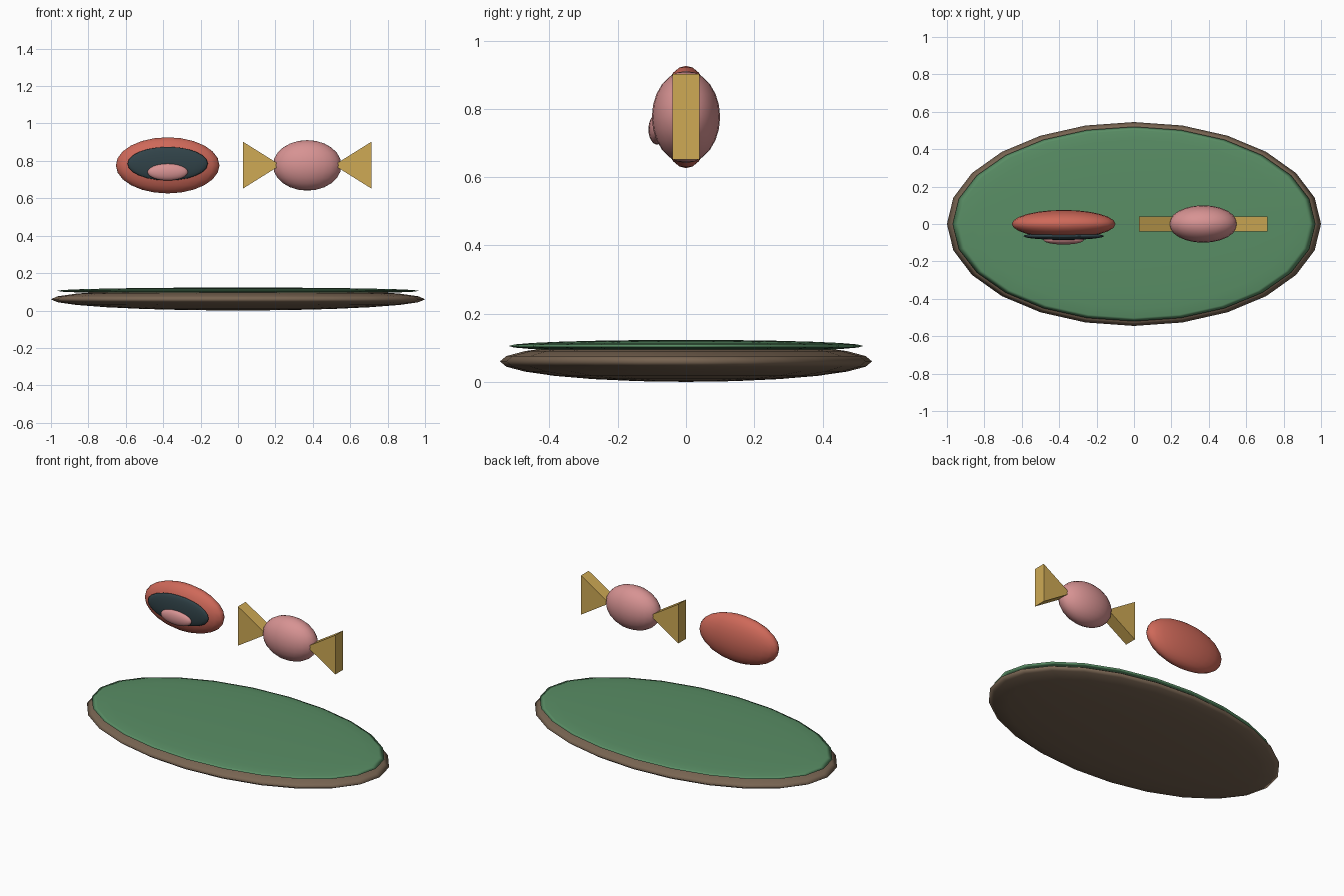
import bpy
import bmesh
from mathutils import Matrix

if "Cube" in bpy.data.objects:
    bpy.data.objects.remove(bpy.data.objects["Cube"])


def material(name, color):
    mat = bpy.data.materials.new(name)
    mat.diffuse_color = (*color, 1)
    mat.use_nodes = True
    mat.node_tree.nodes["Principled BSDF"].inputs["Base Color"].default_value = mat.diffuse_color
    return mat


brown = material("brown", (0.19, 0.13, 0.085))
green = material("green", (0.10, 0.27, 0.13))
red = material("red", (0.62, 0.14, 0.10))
dark = material("dark", (0.03, 0.055, 0.065))
pink = material("pink", (0.68, 0.29, 0.29))
gold = material("gold", (0.62, 0.40, 0.09))


def add_object(name, bm, mat, smooth):
    mesh = bpy.data.meshes.new(name)
    bmesh.ops.recalc_face_normals(bm, faces=bm.faces)
    for face in bm.faces:
        face.smooth = smooth
    bm.to_mesh(mesh)
    bm.free()
    mesh.materials.append(mat)
    obj = bpy.data.objects.new(name, mesh)
    bpy.context.collection.objects.link(obj)
    return obj


def ellipsoid(name, center, radii, mat):
    bm = bmesh.new()
    bmesh.ops.create_uvsphere(bm, u_segments=24, v_segments=12, radius=1)
    bm.transform(Matrix.Translation(center) @ Matrix.Diagonal((*radii, 1)))
    return add_object(name, bm, mat, True)


def wrapper_end(name, x_outer, x_tip, z, half_height, half_depth):
    bm = bmesh.new()
    profile = [(x_outer, z - half_height), (x_outer, z + half_height), (x_tip, z)]
    face = bm.faces.new([bm.verts.new((x, -half_depth, h)) for x, h in profile])
    new = bmesh.ops.extrude_face_region(bm, geom=[face])["geom"]
    verts = [v for v in new if isinstance(v, bmesh.types.BMVert)]
    bmesh.ops.translate(bm, verts=verts, vec=(0, 2 * half_depth, 0))
    return add_object(name, bm, gold, False)


# Oval base with green top
ellipsoid("base", (0, 0, 0.06), (1.0, 0.545, 0.06), brown)
ellipsoid("base_top", (0, 0, 0.105), (0.97, 0.52, 0.018), green)

# Floating open mouth
ellipsoid("lips", (-0.376, 0, 0.776), (0.277, 0.075, 0.15), red)
ellipsoid("mouth_opening", (-0.376, -0.065, 0.785), (0.215, 0.02, 0.09), dark)
ellipsoid("tongue", (-0.376, -0.085, 0.74), (0.108, 0.025, 0.045), pink)

# Wrapped sweet with a fan on each side
ellipsoid("sweet", (0.37, 0, 0.776), (0.183, 0.1, 0.135), pink)
for label, side in (("left", -1), ("right", 1)):
    wrapper_end("wrapper_" + label, 0.37 + side * 0.343, 0.37 + side * 0.143,
                0.777, 0.125, 0.039)
